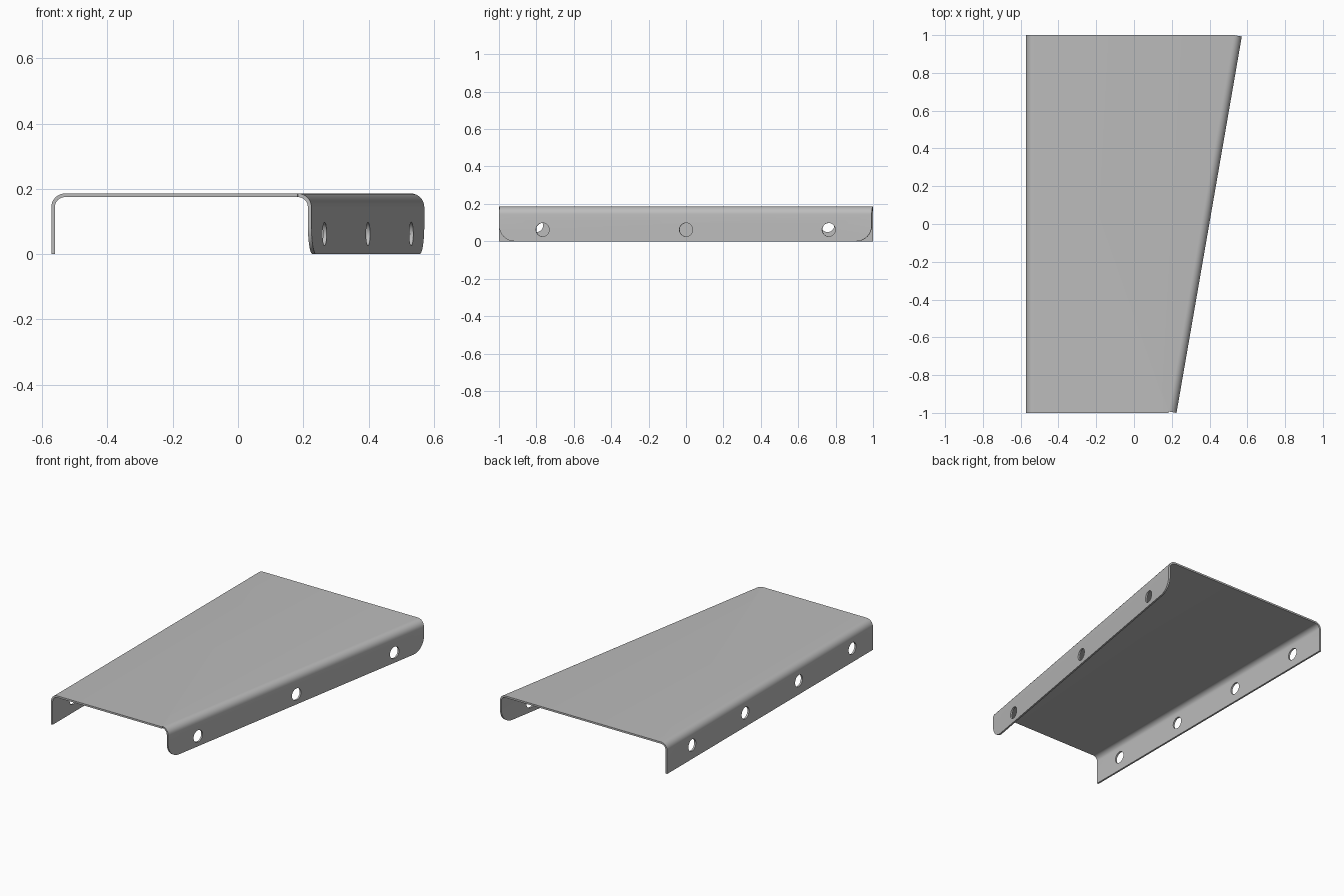
import bpy, bmesh, math
from mathutils import Vector, Matrix

if "Cube" in bpy.data.objects:
    bpy.data.objects.remove(bpy.data.objects["Cube"], do_unlink=True)

TOP, R, THICK, LEFT = 0.186, 0.042, 0.011, -0.572
CORNER, HOLE, STEPS = 0.085, 0.036, 8
slant = math.atan2(0.347, 2)
along = Vector((math.sin(slant), math.cos(slant), 0))     # slanted bend direction
out = Vector((math.cos(slant), -math.sin(slant), 0))      # outward from slanted flange
UP = Vector((0, 0, 1))

metal = bpy.data.materials.new("grey_metal")
metal.use_nodes = True
metal.diffuse_color = (0.5, 0.5, 0.5, 1)
metal.node_tree.nodes["Principled BSDF"].inputs["Base Color"].default_value = (0.5, 0.5, 0.5, 1)

bm = bmesh.new()


def bend(front, back, side):
    """Quarter-round strip from the top sheet down; returns rows of vertex pairs."""
    rows = []
    for i in range(STEPS + 1):
        a = math.pi / 2 * i / STEPS
        shift = side * R * math.sin(a) - UP * R * (1 - math.cos(a))
        rows.append([bm.verts.new(p + shift) for p in (front, back)])
    for (a, b), (c, d) in zip(rows, rows[1:]):
        bm.faces.new((a, c, d, b))
    return rows


# Bends on both long sides
left_rows = bend(Vector((LEFT + R, -1, TOP)), Vector((LEFT + R, 1, TOP)), Vector((-1, 0, 0)))
tip = Vector((0.225, -1, TOP))
front = tip - out * R
back = front + along * ((1 - front.y) / along.y)
right_rows = bend(front, back, out)

# Top sheet, with the little relief nick at the narrow end
nick = bm.verts.new(front - along * ((front.y + 1) / along.y))
bm.faces.new((left_rows[0][0], nick, *right_rows[0], left_rows[0][1]))

# Straight flange with square corners
lf, lb = left_rows[-1]
feet = [bm.verts.new((v.co.x, v.co.y, 0)) for v in (lb, lf)]
bm.faces.new((lf, lb, *feet))

# Slanted flange with rounded lower corners
rf, rb = right_rows[-1]
outline = [rf, rb]
for end, sign in ((rb, -1), (rf, 1)):
    centre = Vector((end.co.x, end.co.y, CORNER)) + along * sign * CORNER
    arc = [centre - along * sign * CORNER * math.cos(a) - UP * CORNER * math.sin(a)
           for a in (math.pi / 2 * i / STEPS for i in range(STEPS + 1))]
    outline += [bm.verts.new(p) for p in (arc if sign < 0 else reversed(arc))]
bm.faces.new(outline)

bmesh.ops.recalc_face_normals(bm, faces=bm.faces)
bm.normal_update()
if max(bm.faces, key=lambda f: f.calc_area()).normal.z < 0:
    bmesh.ops.reverse_faces(bm, faces=bm.faces)
mesh = bpy.data.meshes.new("bent_sheet")
bm.to_mesh(mesh)
bm.free()
sheet = bpy.data.objects.new("bent_sheet", mesh)
bpy.context.collection.objects.link(sheet)
mesh.materials.append(metal)
solid = sheet.modifiers.new("thickness", 'SOLIDIFY')
solid.thickness, solid.offset, solid.use_even_offset = THICK, -1, True


# Bolt holes: three in the slanted flange, four in the straight one
def slanted_x(y):
    return tip.x + (y + 1) * math.tan(slant)


holes = [(slanted_x(y), y, 0.062, -slant) for y in (-0.767, 0, 0.763)]
holes += [(LEFT, y, 0.085, 0) for y in (-0.8, -0.28, 0.24, 0.757)]
cutter_bm = bmesh.new()
for x, y, z, turn in holes:
    place = (Matrix.Translation((x, y, z)) @ Matrix.Rotation(turn, 4, 'Z')
             @ Matrix.Rotation(math.pi / 2, 4, 'Y'))
    bmesh.ops.create_cone(cutter_bm, cap_ends=True, segments=32, radius1=HOLE,
                          radius2=HOLE, depth=0.1, matrix=place)
cutter_mesh = bpy.data.meshes.new("hole_cutter")
cutter_bm.to_mesh(cutter_mesh)
cutter_bm.free()
cutter_mesh.materials.append(metal)
cutter = bpy.data.objects.new("hole_cutter", cutter_mesh)
bpy.context.collection.objects.link(cutter)
cut = sheet.modifiers.new("holes", 'BOOLEAN')
cut.operation, cut.object, cut.solver = 'DIFFERENCE', cutter, 'EXACT'

# Apply the modifiers, drop the cutter, shade the bends smoothly
bpy.ops.object.select_all(action='DESELECT')
sheet.select_set(True)
bpy.context.view_layer.objects.active = sheet
for name in ("thickness", "holes"):
    bpy.ops.object.modifier_apply(modifier=name)
bpy.data.objects.remove(cutter, do_unlink=True)
bpy.ops.object.shade_smooth_by_angle(angle=math.radians(30))
